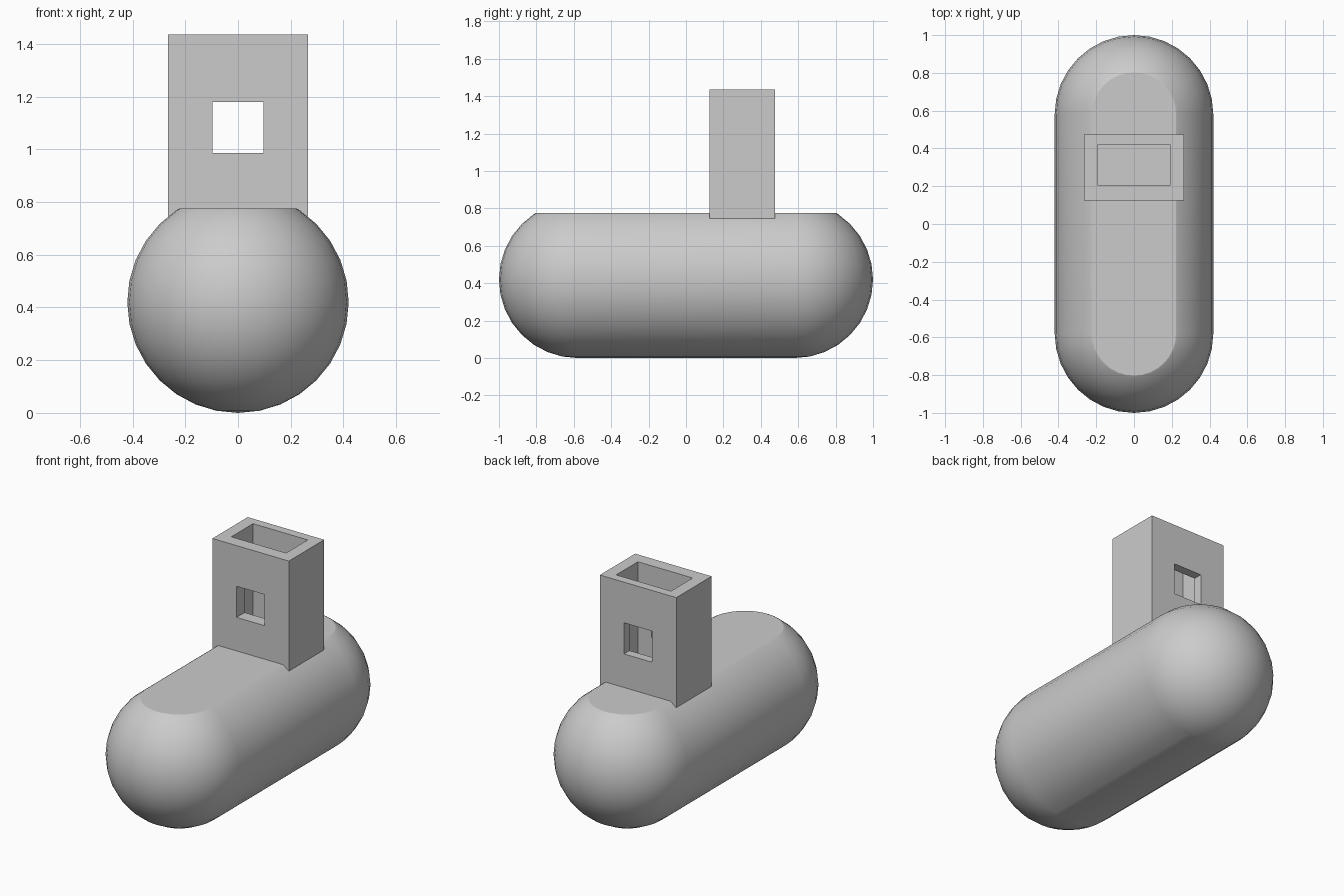
import bpy, bmesh, math

if "Cube" in bpy.data.objects:
    bpy.data.objects.remove(bpy.data.objects["Cube"])

RADIUS, DECK, END = 0.42, 0.775, 0.58

grey = bpy.data.materials.new("plain grey")
grey.use_nodes = True
colour = (0.6, 0.6, 0.6, 1)
grey.diffuse_color = colour
grey.node_tree.nodes["Principled BSDF"].inputs["Base Color"].default_value = colour


def make_object(name, bm):
    mesh = bpy.data.meshes.new(name)
    bm.to_mesh(mesh)
    bm.free()
    mesh.materials.append(grey)
    obj = bpy.data.objects.new(name, mesh)
    bpy.context.collection.objects.link(obj)
    return obj


def box(name, low, high):
    bm = bmesh.new()
    bmesh.ops.create_cube(bm, size=1)
    for v in bm.verts:
        v.co = [(a + b) / 2 + c * (b - a) for a, b, c in zip(low, high, v.co)]
    return make_object(name, bm)


def apply(obj, kind, **settings):
    mod = obj.modifiers.new(kind.title(), kind)
    for key, value in settings.items():
        setattr(mod, key, value)
    bpy.ops.object.select_all(action='DESELECT')
    bpy.context.view_layer.objects.active = obj
    obj.select_set(True)
    bpy.ops.object.modifier_apply(modifier=mod.name)


# Capsule hull: half sphere drawn out to the middle, then mirrored
bm = bmesh.new()
bmesh.ops.create_uvsphere(bm, u_segments=32, v_segments=16, radius=RADIUS)
bmesh.ops.bisect_plane(bm, geom=bm.verts[:] + bm.edges[:] + bm.faces[:],
                       plane_co=(0, 0, 0), plane_no=(0, 1, 0), clear_outer=True)
bmesh.ops.translate(bm, verts=bm.verts, vec=(0, -END, RADIUS))
rim = [e for e in bm.edges if e.is_boundary]
drawn = bmesh.ops.extrude_edge_only(bm, edges=rim)["geom"]
for v in drawn:
    if isinstance(v, bmesh.types.BMVert):
        v.co.y = 0
# Other half, joined at the middle
copy = bmesh.ops.duplicate(bm, geom=bm.verts[:] + bm.edges[:] + bm.faces[:])["geom"]
for v in copy:
    if isinstance(v, bmesh.types.BMVert):
        v.co.y = -v.co.y
bmesh.ops.remove_doubles(bm, verts=bm.verts, dist=0.0005)
# Flat deck
cut = bmesh.ops.bisect_plane(bm, geom=bm.verts[:] + bm.edges[:] + bm.faces[:],
                             plane_co=(0, 0, DECK), plane_no=(0, 0, 1),
                             clear_outer=True)["geom_cut"]
bmesh.ops.contextual_create(bm, geom=[e for e in cut if isinstance(e, bmesh.types.BMEdge)])
bmesh.ops.recalc_face_normals(bm, faces=bm.faces)
hull = make_object("hull", bm)
bpy.ops.object.select_all(action='DESELECT')
bpy.context.view_layer.objects.active = hull
hull.select_set(True)
bpy.ops.object.shade_smooth_by_angle(angle=math.radians(22))

# Tower with an open shaft and a window through front and back
tower = box("tower", (-0.265, 0.125, 0.745), (0.265, 0.475, 1.435))
shaft = box("shaft_cutter", (-0.19, 0.205, 0.6), (0.19, 0.42, 1.6))
window = box("window_cutter", (-0.097, 0, 0.985), (0.097, 0.6, 1.18))
for cutter in (shaft, window):
    cutter.hide_render = True
    apply(tower, 'BOOLEAN', operation='DIFFERENCE', object=cutter, solver='EXACT')
    bpy.data.objects.remove(cutter)
